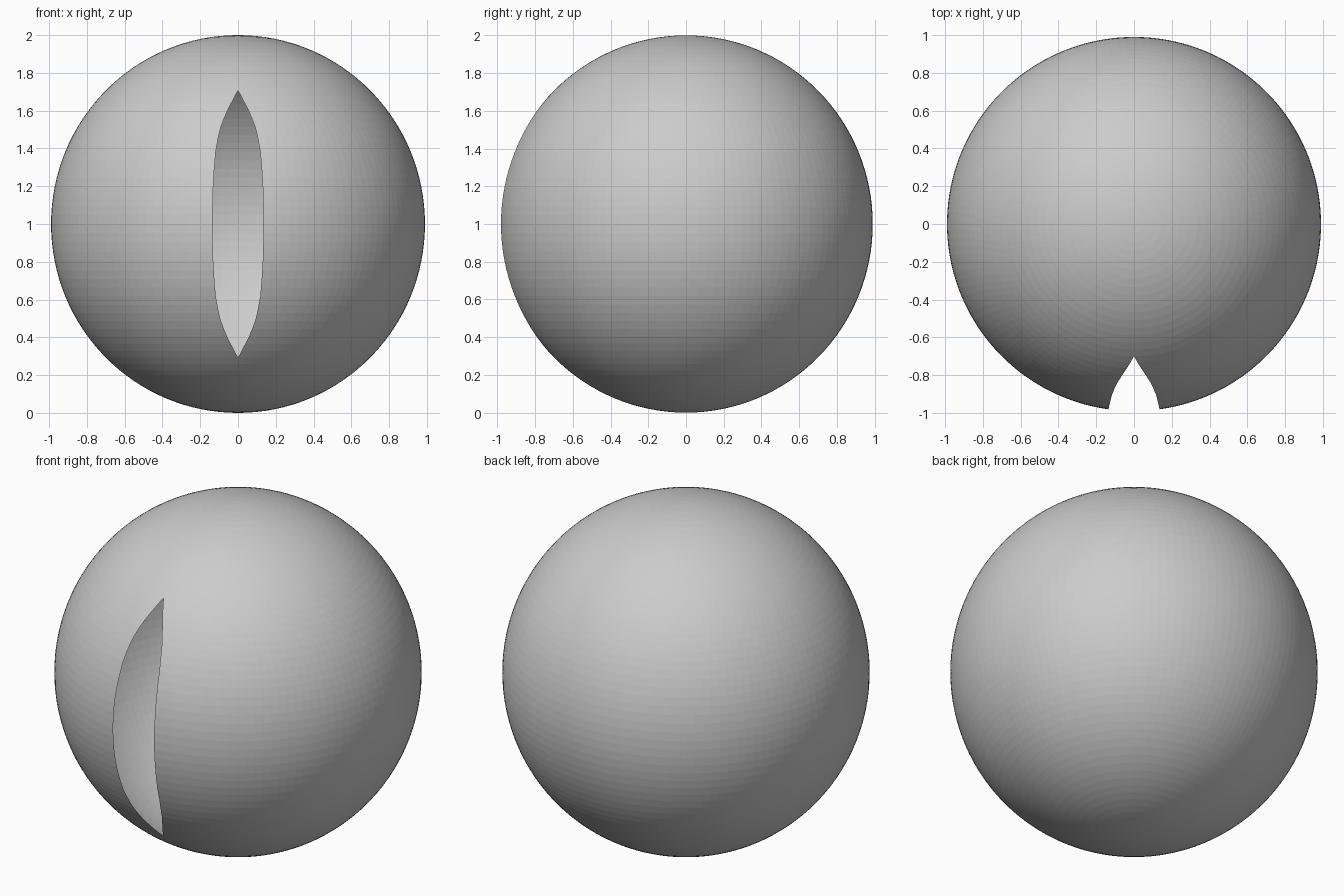
import bpy, bmesh, math

if "Cube" in bpy.data.objects:
    bpy.data.objects.remove(bpy.data.objects["Cube"])

SEGS, RINGS = 128, 64
R_XY, R_Z = 0.99, 1.0

# Slit half-width against latitude in degrees (mirrored above and below the equator)
SLIT = [(0, .135), (9, .133), (15, .128), (22.5, .118),
        (30, .096), (36, .062), (41, .027), (45, 0)]


def slit_width(lat):
    lat = abs(math.degrees(lat))
    for (l0, w0), (l1, w1) in zip(SLIT, SLIT[1:]):
        if lat <= l1:
            return w0 + (w1 - w0) * (lat - l0) / (l1 - l0)
    return 0.0


bm = bmesh.new()

# Rings of the hollow shell, each opened at the front by the slit
rows = []
for j in range(1, RINGS):
    lat = -math.pi / 2 + math.pi * j / RINGS
    r = R_XY * math.cos(lat)
    gap = math.asin(slit_width(lat) / r)
    row = []
    for i in range(SEGS + 1):
        a = -math.pi / 2 + gap + (2 * math.pi - 2 * gap) * i / SEGS
        row.append(bm.verts.new((r * math.cos(a), r * math.sin(a),
                                 1 + R_Z * math.sin(lat))))
    rows.append(row)

for lo, hi in zip(rows, rows[1:]):
    for i in range(SEGS):
        bm.faces.new((lo[i], lo[i + 1], hi[i + 1], hi[i]))

# Poles
bottom = bm.verts.new((0, 0, 1 - R_Z))
top = bm.verts.new((0, 0, 1 + R_Z))
for i in range(SEGS):
    bm.faces.new((bottom, rows[0][i + 1], rows[0][i]))
    bm.faces.new((top, rows[-1][i], rows[-1][i + 1]))

# Close the seam beyond the slit ends
bmesh.ops.remove_doubles(bm, verts=bm.verts, dist=1e-4)

mesh = bpy.data.meshes.new("slit_ball")
bm.to_mesh(mesh)
bm.free()
ball = bpy.data.objects.new("slit_ball", mesh)
bpy.context.collection.objects.link(ball)
